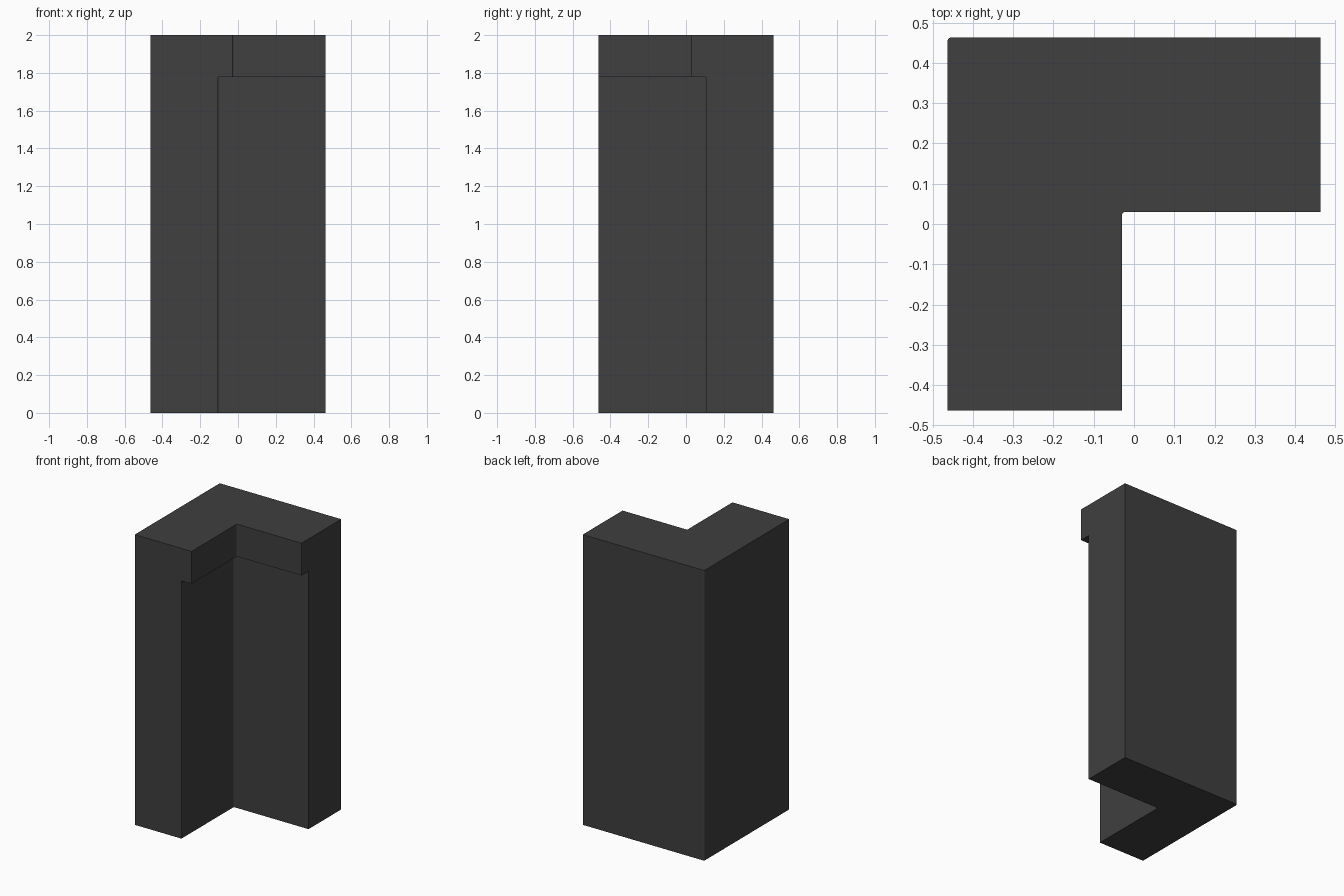
import bpy, bmesh, math

if "Cube" in bpy.data.objects:
    bpy.data.objects.remove(bpy.data.objects["Cube"])

H = 0.463    # half width of the L footprint
R = 0.008    # tiny rounding of the corner edges
# Cross-section: (depth inward from the outer wall, height)
profile = [(0, 0), (0.356, 0), (0.356, 1.777), (0.433, 1.777), (0.433, 2), (0, 2)]


def corner(d, angle):
    return (-H + d + R + R * math.cos(angle), H - d - R + R * math.sin(angle))


# Stations along the L: right end, rounded corner, front end
stations = [lambda d: (H, H - d)]
stations += [lambda d, a=math.radians(a): corner(d, a) for a in (90, 120, 150, 180)]
stations += [lambda d: (-H + d, -H)]

# Corner post with overhanging top, swept along the L
bm = bmesh.new()
rings = [[bm.verts.new((*s(d), z)) for d, z in profile] for s in stations]
n = len(profile)
for a, b in zip(rings, rings[1:]):
    for i in range(n):
        j = (i + 1) % n
        bm.faces.new((a[i], a[j], b[j], b[i]))
bm.faces.new(rings[0])
bm.faces.new(rings[-1][::-1])
bmesh.ops.recalc_face_normals(bm, faces=bm.faces)
mesh = bpy.data.meshes.new("corner_post")
bm.to_mesh(mesh)
bm.free()
post = bpy.data.objects.new("corner_post", mesh)
bpy.context.collection.objects.link(post)

# Dark finish
mat = bpy.data.materials.new("dark_grey")
mat.diffuse_color = (0.05, 0.05, 0.05, 1)
mat.use_nodes = True
mat.node_tree.nodes["Principled BSDF"].inputs["Base Color"].default_value = mat.diffuse_color
mesh.materials.append(mat)
